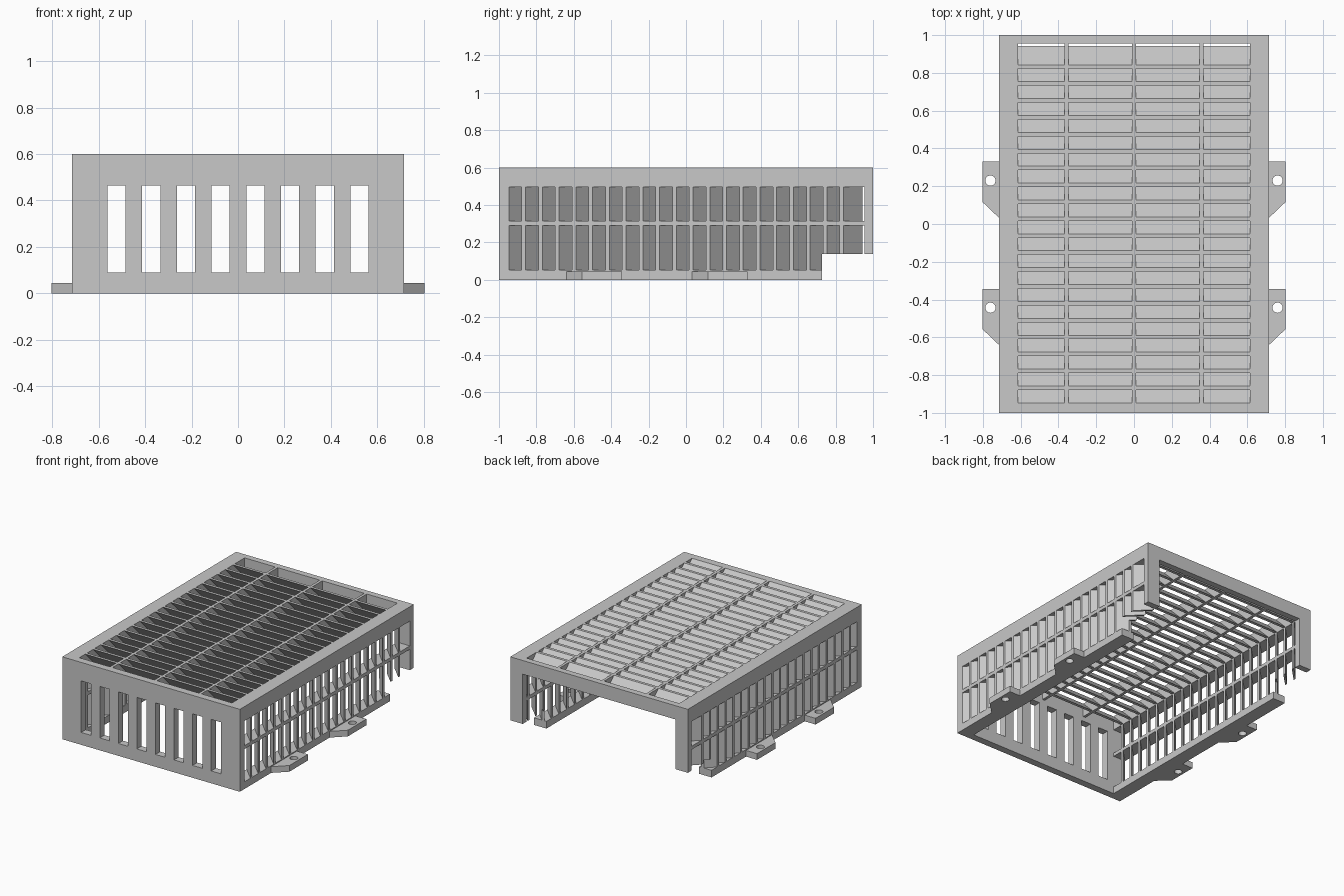
import bpy, bmesh
from mathutils import Vector

if "Cube" in bpy.data.objects:
    bpy.data.objects.remove(bpy.data.objects["Cube"])

grey = bpy.data.materials.new("light grey")
grey.use_nodes = True
colour = (0.58, 0.58, 0.58, 1)
grey.diffuse_color = colour
grey.node_tree.nodes["Principled BSDF"].inputs["Base Color"].default_value = colour

# Overall sizes
W, L, H = 0.715, 1.0, 0.6        # half width, half length, height
IN, ROOF = 0.615, 0.5            # inner wall and underside of the roof
Y0, Y1 = -0.947, 0.955           # louvre openings along the length
Z0, Z1 = 0.052, 0.495            # side openings in height
NOTCH_Y, NOTCH_Z = 0.727, 0.138  # rear lower cut-out
PITCH, LIP = 0.0895, 0.021


def add_prism(bm, profile, direction):
    """Extrude a closed polygon along a direction."""
    face = bm.faces.new([bm.verts.new(p) for p in profile])
    out = bmesh.ops.extrude_face_region(bm, geom=[face])["geom"]
    verts = [g for g in out if isinstance(g, bmesh.types.BMVert)]
    bmesh.ops.translate(bm, verts=verts, vec=Vector(direction))


def add_box(bm, x0, x1, y0, y1, z0, z1):
    add_prism(bm, [(x0, y0, z0), (x1, y0, z0), (x1, y1, z0), (x0, y1, z0)],
              (0, 0, z1 - z0))


def finish(name, bm):
    bmesh.ops.recalc_face_normals(bm, faces=bm.faces[:])
    mesh = bpy.data.meshes.new(name)
    bm.to_mesh(mesh)
    bm.free()
    mesh.materials.append(grey)
    obj = bpy.data.objects.new(name, mesh)
    bpy.context.collection.objects.link(obj)
    return obj


def cut(obj, cutter):
    """Subtract a cutter, bake the result and drop the cutter."""
    cutter.hide_render = True
    mod = obj.modifiers.new("cut", "BOOLEAN")
    mod.operation = "DIFFERENCE"
    mod.solver = "EXACT"
    mod.object = cutter
    bpy.context.view_layer.objects.active = obj
    bpy.ops.object.modifier_apply(modifier=mod.name)
    bpy.data.objects.remove(cutter)


def cut_box(obj, *size):
    bm = bmesh.new()
    add_box(bm, *size)
    cut(obj, finish("box_cutter", bm))


def cut_notch(obj):
    cut_box(obj, -2, 2, NOTCH_Y, 2, -1, NOTCH_Z)


# Housing frame: hollow box with open back, floor, roof and sides
bm = bmesh.new()
add_box(bm, -W, W, -L, L, 0, H)
frame = finish("housing_frame", bm)
cut_box(frame, -IN, IN, Y0, 2, -1, ROOF)
cut_box(frame, -IN, IN, Y0, Y1, 0.4, 1)
cut_box(frame, -2, 2, Y0, Y1, Z0, Z1)
cut_notch(frame)

# Front ventilation slots
bm = bmesh.new()
for i in range(8):
    x = (i - 3.5) * 0.1495
    add_box(bm, x - 0.039, x + 0.039, -1.2, -0.8, 0.09, 0.465)
cut(frame, finish("slot_cutter", bm))


# Slanted slats: outer edge forward, inner edge leaning to the back
def slat_profile(i):
    y = Y0 - LIP + i * PITCH
    depth = W - IN
    return [(y, 0), (y + LIP, 0), (y + LIP + depth, depth), (y + depth, depth)]


bm = bmesh.new()
for i in range(21):
    add_prism(bm, [(-IN, y, H - d) for y, d in slat_profile(i)], (2 * IN, 0, 0))
finish("roof_slats", bm)

for side, word in ((1, "left"), (-1, "right")):
    bm = bmesh.new()
    for i in range(21):
        add_prism(bm, [(side * (W - d), y, Z0) for y, d in slat_profile(i)],
                  (0, 0, Z1 - Z0))
    slats = finish(word + "_side_slats", bm)
    cut_notch(slats)

    # Lengthwise rib across the side slats
    bm = bmesh.new()
    add_box(bm, *sorted((side * IN, side * W)), Y0, Y1, 0.29, 0.315)
    finish(word + "_side_rib", bm)

    # Mounting tabs with screw holes
    for y, place in ((0.33, "rear"), (-0.343, "front")):
        bm = bmesh.new()
        add_prism(bm, [(side * W, y, 0), (side * 0.803, y, 0),
                       (side * 0.803, y - 0.213, 0), (side * W, y - 0.297, 0)],
                  (0, 0, 0.045))
        tab = finish(word + "_" + place + "_tab", bm)
        bpy.ops.mesh.primitive_cylinder_add(
            vertices=32, radius=0.027, depth=0.4, location=(side * 0.76, y - 0.1, 0))
        cut(tab, bpy.context.object)

# Lengthwise ribs across the roof slats
bm = bmesh.new()
for x in (-0.358, 0, 0.358):
    add_box(bm, x - 0.01, x + 0.01, Y0, Y1, ROOF, H)
finish("roof_ribs", bm)
